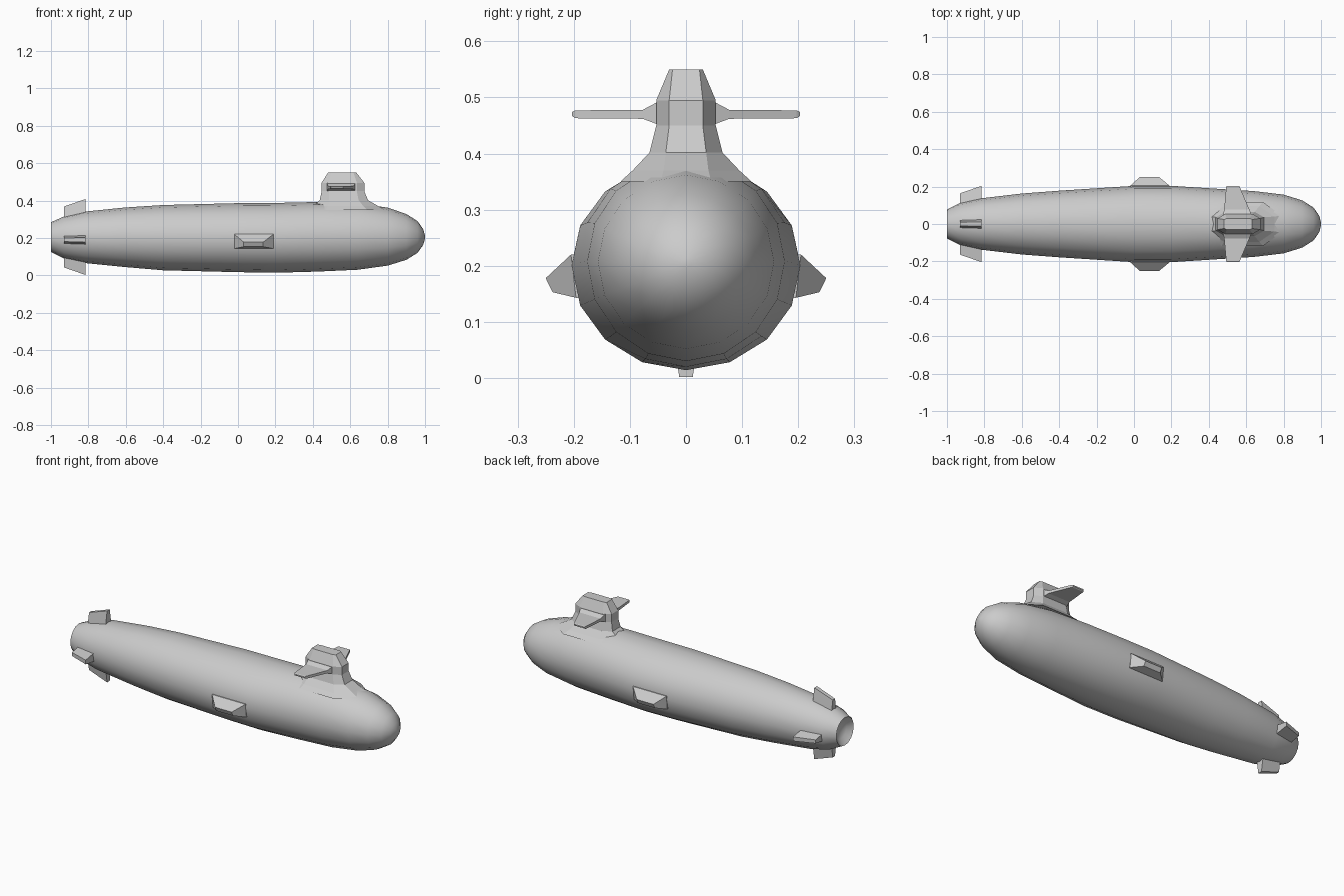
import bpy, bmesh, math

if "Cube" in bpy.data.objects:
    bpy.data.objects.remove(bpy.data.objects["Cube"])


def loft(name, rings, smooth=None):
    """Skin a list of equally sized point rings and cap both ends."""
    bm = bmesh.new()
    loops = [[bm.verts.new(p) for p in ring] for ring in rings]
    n = len(loops[0])
    for a, b in zip(loops, loops[1:]):
        for i in range(n):
            j = (i + 1) % n
            bm.faces.new((a[i], a[j], b[j], b[i]))
    bm.faces.new(loops[0])
    bm.faces.new(loops[-1])
    bmesh.ops.recalc_face_normals(bm, faces=bm.faces[:])
    mesh = bpy.data.meshes.new(name)
    bm.to_mesh(mesh)
    bm.free()
    ob = bpy.data.objects.new(name, mesh)
    bpy.context.collection.objects.link(ob)
    if smooth:
        bpy.ops.object.select_all(action='DESELECT')
        ob.select_set(True)
        bpy.context.view_layer.objects.active = ob
        bpy.ops.object.shade_smooth_by_angle(angle=math.radians(smooth))
    return ob


# Hull: 16-sided sections as (x, half width, bottom z, top z), dished stern first
hull = [(-0.965, 0.02, 0.185, 0.225), (-0.975, 0.05, 0.155, 0.255),
        (-1.0, 0.078, 0.125, 0.284), (-0.93, 0.112, 0.09, 0.315),
        (-0.82, 0.137, 0.066, 0.341), (-0.6, 0.163, 0.044, 0.363),
        (-0.4, 0.178, 0.027, 0.376), (0.0, 0.204, 0.017, 0.386),
        (0.2, 0.204, 0.014, 0.387), (0.42, 0.19, 0.02, 0.392),
        (0.64, 0.176, 0.03, 0.386), (0.8, 0.157, 0.052, 0.362),
        (0.9, 0.126, 0.083, 0.328), (0.96, 0.088, 0.12, 0.29),
        (0.99, 0.045, 0.162, 0.247), (1.0, 0.008, 0.197, 0.213)]


def hull_ring(x, w, lo, hi):
    angles = [math.tau * i / 16 for i in range(16)]
    return [(x, w * math.cos(a), (lo + hi) / 2 + (hi - lo) / 2 * math.sin(a)) for a in angles]


loft("hull", [hull_ring(*s) for s in hull], 40)


# Sail: octagonal sections as (z, back x, front x, half width, end half width, chamfer)
sail = [(0.35, 0.37, 0.79, 0.117, 0.045, 0.1), (0.37, 0.40, 0.75, 0.095, 0.04, 0.08),
        (0.402, 0.437, 0.695, 0.065, 0.036, 0.05), (0.45, 0.447, 0.675, 0.053, 0.03, 0.04),
        (0.495, 0.447, 0.675, 0.053, 0.03, 0.04), (0.55, 0.482, 0.632, 0.03, 0.024, 0.015)]


def sail_ring(z, x0, x1, w, e, c):
    half = [(x1, e), (x1 - c, w), (x0 + c, w), (x0, e)]
    return [(x, y, z) for x, y in half + [(x, -y) for x, y in reversed(half)]]


loft("sail", [sail_ring(*s) for s in sail])


def box_ring(y, xa, xb, za, zb):
    return [(xa, y, za), (xb, y, za), (xb, y, zb), (xa, y, zb)]


for side, tag in ((1, "left"), (-1, "right")):
    # Sail planes with flared roots
    loft("sail_plane_" + tag, [
        box_ring(side * 0.045, 0.475, 0.63, 0.45, 0.495),
        box_ring(side * 0.077, 0.482, 0.617, 0.462, 0.478),
        box_ring(side * 0.197, 0.493, 0.566, 0.463, 0.477),
        box_ring(side * 0.203, 0.496, 0.562, 0.467, 0.474)])

    # Midship side fins with slanted tips
    root = box_ring(side * 0.17, -0.02, 0.19, 0.143, 0.22)
    skin = [(x, side * (0.205 if z > 0.2 else 0.196), z) for x, y, z in root]
    tip = [(0.03, side * 0.238, 0.153), (0.135, side * 0.238, 0.153),
           (0.135, side * 0.25, 0.178), (0.03, side * 0.25, 0.178)]
    loft("side_fin_" + tag, [root, skin, tip])


# Stern fins: wedges radiating from the hull, taller at the forward edge
def stern_fin(name, angle, centre_z):
    c, s = math.cos(angle), math.sin(angle)
    base = [(-0.93, 0.07, -0.026), (-0.815, 0.1, -0.029), (-0.815, 0.1, 0.029), (-0.93, 0.07, 0.026)]
    tip = [(-0.93, 0.164, -0.01), (-0.815, 0.204, -0.012), (-0.815, 0.204, 0.012), (-0.93, 0.164, 0.01)]
    loft(name, [[(x, r * c - t * s, centre_z + r * s + t * c) for x, r, t in ring]
                for ring in (base, tip)])


for i, (name, z) in enumerate((("left", 0.19), ("top", 0.204), ("right", 0.19), ("bottom", 0.206))):
    stern_fin("stern_fin_" + name, i * math.pi / 2, z)
